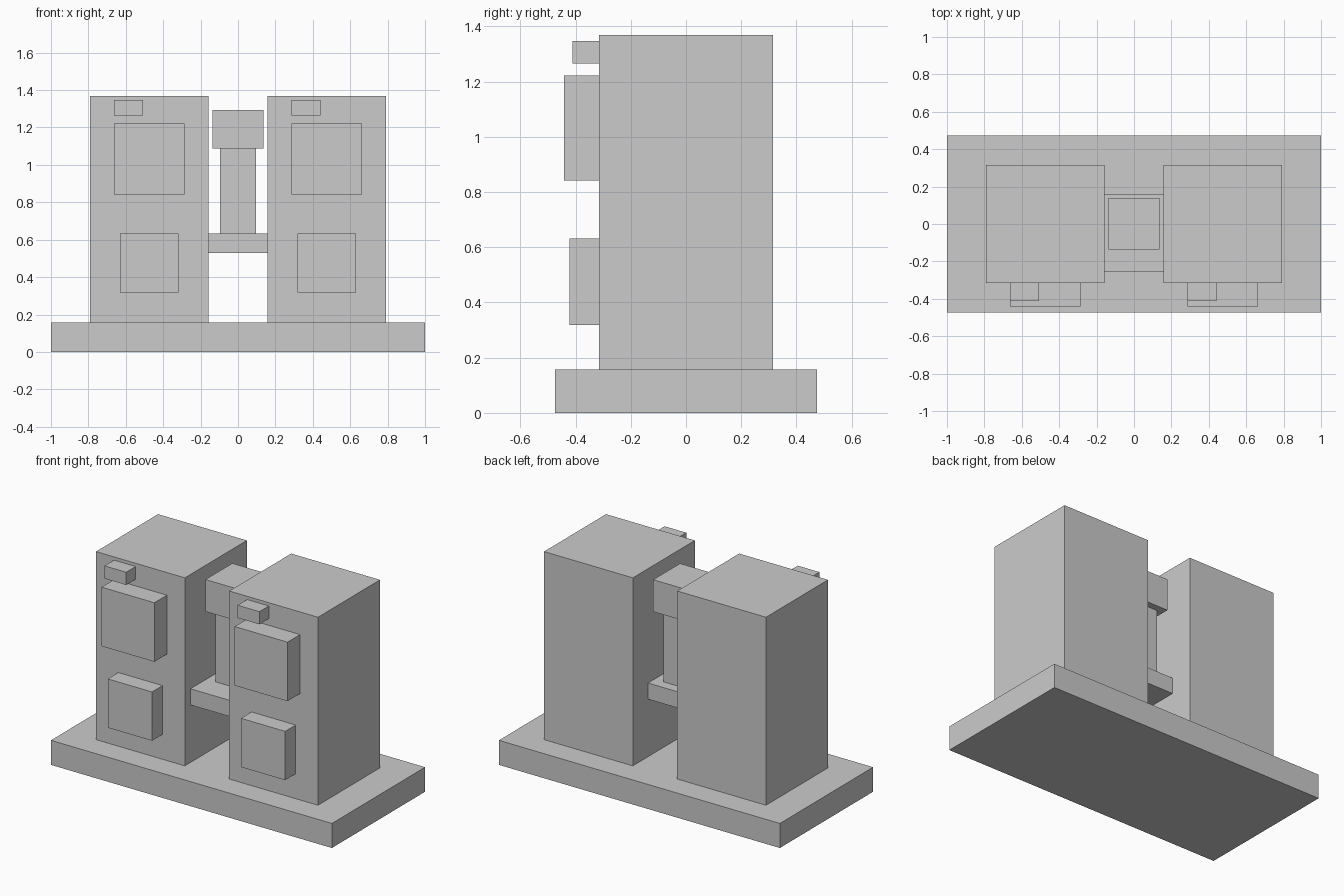
import bpy

if "Cube" in bpy.data.objects:
    bpy.data.objects.remove(bpy.data.objects["Cube"])


def box(name, x, y, z):
    """Axis-aligned block from (min, max) ranges."""
    bpy.ops.mesh.primitive_cube_add(
        size=1, location=[(r[0] + r[1]) / 2 for r in (x, y, z)])
    ob = bpy.context.object
    ob.name = name
    ob.scale = [r[1] - r[0] for r in (x, y, z)]
    bpy.ops.object.transform_apply(location=False, rotation=False, scale=True)
    return ob


BASE_TOP = 0.158
FRONT = -0.315  # front face of the cabinets

# Base slab
box("base_slab", (-1, 1), (-0.474, 0.474), (0, BASE_TOP))

# Two identical cabinets with front panels (repeated, not mirrored)
for side, cx in (("left", -0.474), ("right", 0.474)):
    box(side + "_cabinet", (cx - 0.316, cx + 0.316), (FRONT, 0.315), (BASE_TOP, 1.368))
    box(side + "_upper_panel", (cx - 0.188, cx + 0.188), (-0.442, FRONT), (0.842, 1.222))
    box(side + "_lower_panel", (cx - 0.157, cx + 0.157), (-0.422, FRONT), (0.318, 0.632))
    box(side + "_label_plate", (cx - 0.188, cx - 0.034), (-0.411, FRONT), (1.265, 1.347))

# Shelf bridging the cabinets, with a post and head on top
box("bridge_shelf", (-0.158, 0.158), (-0.257, 0.16), (0.528, 0.632))
box("centre_post", (-0.095, 0.095), (-0.095, 0.095), (0.632, 1.088))
box("post_head", (-0.137, 0.137), (-0.135, 0.138), (1.088, 1.294))
